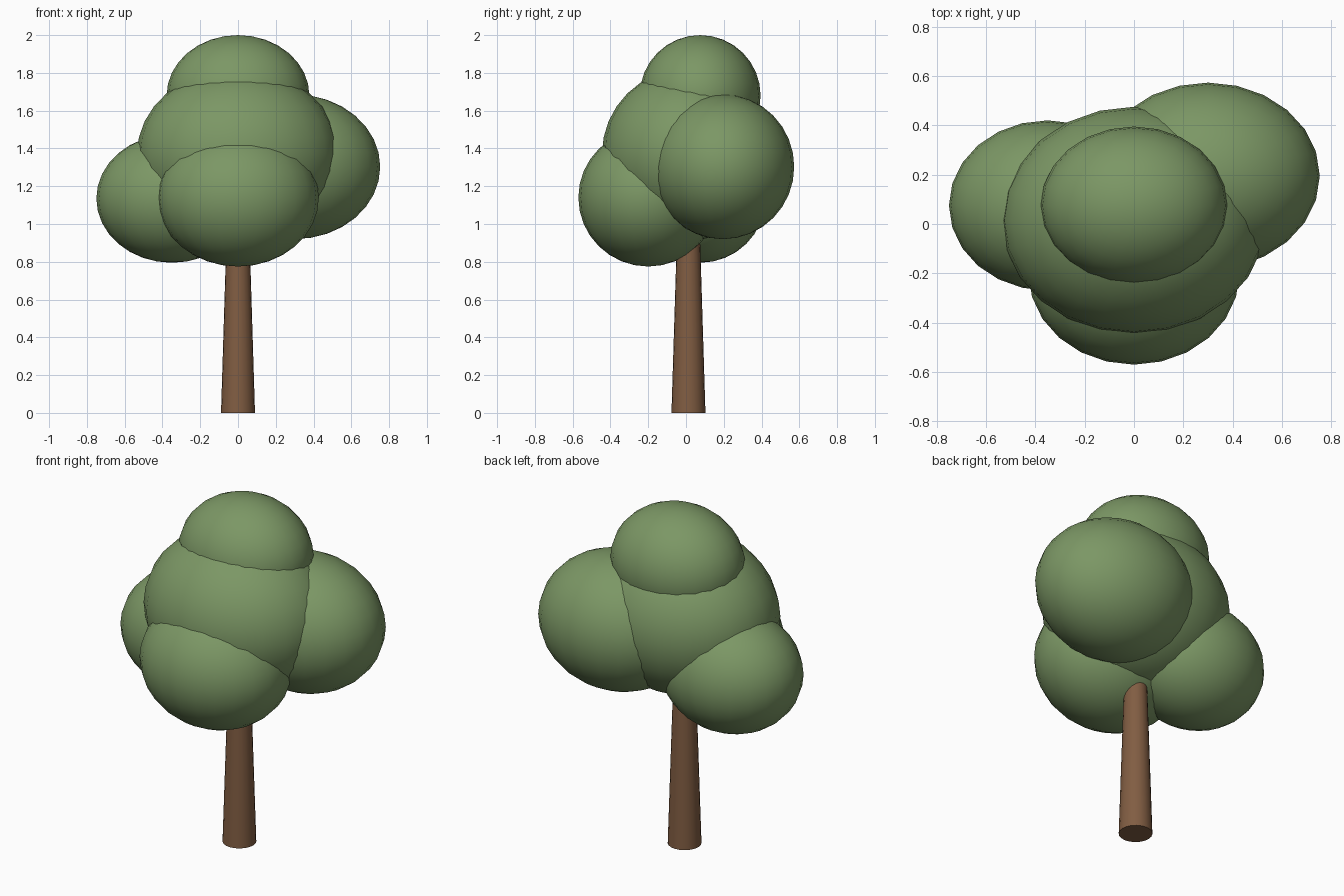
import bpy
import math

if "Cube" in bpy.data.objects:
    bpy.data.objects.remove(bpy.data.objects["Cube"])


def material(name, color):
    m = bpy.data.materials.new(name)
    m.diffuse_color = color
    m.use_nodes = True
    m.node_tree.nodes["Principled BSDF"].inputs["Base Color"].default_value = m.diffuse_color
    return m


leaf = material("leaf_green", (0.20, 0.31, 0.13, 1))
bark = material("bark_brown", (0.22, 0.11, 0.055, 1))

# Tapered trunk, its top buried in the crown
bpy.ops.mesh.primitive_cone_add(vertices=20, radius1=0.09, radius2=0.056,
                                depth=1.1, location=(0, 0.013, 0.55))
trunk = bpy.context.object
trunk.name = "trunk"
trunk.data.materials.append(bark)
bpy.ops.object.shade_smooth_by_angle(angle=math.radians(40))

# Overlapping foliage clumps: name, centre, radii
clumps = [
    ("crown_centre", (0, 0.015, 1.37), (0.535, 0.46, 0.455)),
    ("crown_left", (-0.35, 0.075, 1.135), (0.40, 0.345, 0.34)),
    ("crown_right", (0.30, 0.195, 1.303), (0.453, 0.378, 0.383)),
    ("crown_front", (0, -0.20, 1.14), (0.428, 0.37, 0.365)),
    ("crown_top", (0, 0.075, 1.68), (0.378, 0.32, 0.32)),
]
for name, centre, radii in clumps:
    bpy.ops.mesh.primitive_uv_sphere_add(segments=24, ring_count=16,
                                         radius=1, location=centre)
    clump = bpy.context.object
    clump.name = name
    clump.scale = radii
    bpy.ops.object.transform_apply(location=False, rotation=False, scale=True)
    clump.data.materials.append(leaf)
    bpy.ops.object.shade_smooth()
